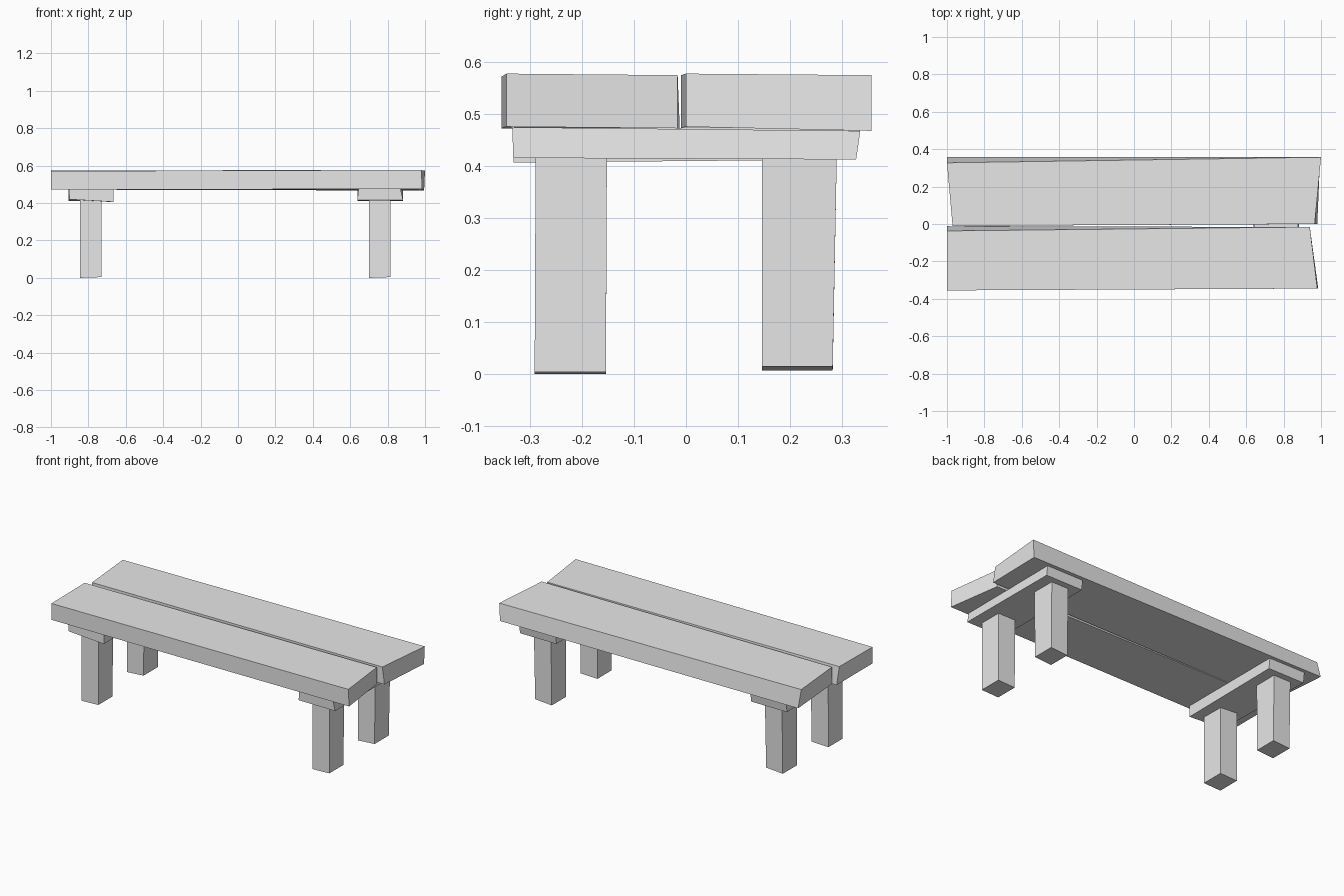
import bpy
import bmesh
from mathutils import Vector

default_cube = bpy.data.objects.get("Cube")
if default_cube:
    bpy.data.objects.remove(default_cube, do_unlink=True)

# One plain grey for the whole bench
grey = bpy.data.materials.new("plain_grey")
grey.use_nodes = True
grey_value = (0.8, 0.8, 0.8, 1.0)
grey.diffuse_color = grey_value
grey.node_tree.nodes["Principled BSDF"].inputs["Base Color"].default_value = grey_value


def rough_block(name, low, high, nudges):
    """Box between two corners, with corners nudged for a hand-cut look.

    Nudge keys: L/R for left or right in x, F/B front or back, D/U down or up.
    A key may name one corner, an edge or a whole side.
    """
    mesh = bpy.data.meshes.new(name)
    bm = bmesh.new()
    bmesh.ops.create_cube(bm, size=1.0)
    low, high = Vector(low), Vector(high)
    for vert in bm.verts:
        corner = ("R" if vert.co.x > 0 else "L") + \
                 ("B" if vert.co.y > 0 else "F") + \
                 ("U" if vert.co.z > 0 else "D")
        position = Vector([high[i] if vert.co[i] > 0 else low[i] for i in range(3)])
        for key, offset in nudges.items():
            if all(letter in corner for letter in key):
                position += Vector(offset)
        vert.co = position
    bmesh.ops.recalc_face_normals(bm, faces=bm.faces)
    bm.to_mesh(mesh)
    bm.free()
    mesh.materials.append(grey)
    block = bpy.data.objects.new(name, mesh)
    bpy.context.collection.objects.link(block)
    return block


# Seat planks, each tapered and slightly skewed
rough_block("front_seat_plank", (-1, -0.355, 0.472), (0.985, -0.012, 0.574), {
    "RF": (0, 0.01, 0.003),
    "RFU": (-0.005, 0, 0),
    "RB": (-0.045, -0.004, 0),
    "LBU": (0, -0.025, 0),
    "LFU": (0, 0, -0.003),
})
rough_block("back_seat_plank", (-1, -0.01, 0.472), (1, 0.357, 0.574), {
    "LF": (0.03, 0, 0),
    "RF": (-0.02, 0.01, 0.003),
    "RFU": (-0.014, 0, 0),
    "LBU": (0, -0.03, 0),
    "RBD": (-0.005, 0, -0.005),
})

# Cross rails under the seat
rough_block("right_cross_rail", (-0.905, -0.332, 0.412), (-0.665, 0.335, 0.473), {
    "LFD": (0.005, 0, 0.008),
    "RFD": (0, 0, -0.006),
    "BD": (0, -0.008, 0),
})
rough_block("left_cross_rail", (0.638, -0.332, 0.415), (0.882, 0.335, 0.474), {
    "FU": (0, -0.002, 0),
    "RFU": (-0.012, 0, 0),
    "LFU": (0.006, 0, 0),
    "BD": (0, -0.008, -0.003),
    "BU": (0, 0, -0.007),
})

# Four square legs, the back pair leaning a little
for side, x in (("right", -0.788), ("left", 0.758)):
    half = 0.057
    rough_block(side + "_front_leg", (x - half, -0.291, 0), (x + half, -0.154, 0.43), {
        "U": (0, 0.002, 0),
        "RD": (0, 0, 0.004),
    })
    rough_block(side + "_back_leg", (x - half, 0.146, 0.006), (x + half, 0.282, 0.43), {
        "BU": (0, 0.008, 0),
        "RD": (-0.003, 0, 0.008),
    })
